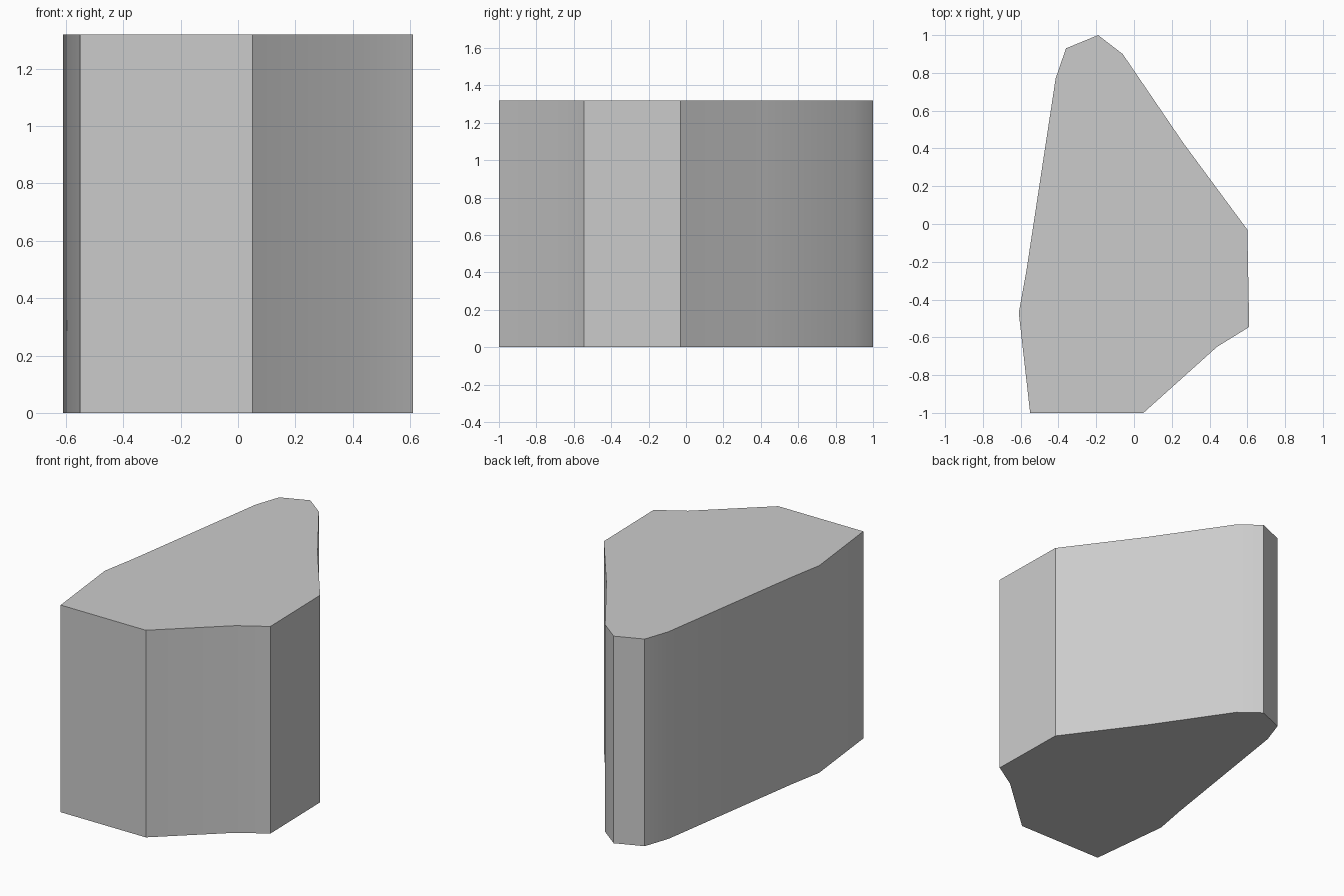
import bpy
import bmesh
import math

cube = bpy.data.objects.get("Cube")
if cube:
    bpy.data.objects.remove(cube, do_unlink=True)

HEIGHT = 1.32

# Single plain grey
grey = bpy.data.materials.new("light_grey")
grey.use_nodes = True
colour = (0.6, 0.6, 0.6, 1.0)
grey.diffuse_color = colour
grey.node_tree.nodes["Principled BSDF"].inputs["Base Color"].default_value = colour

# Footprint, counter-clockwise from the front left corner
outline = [
    (-0.55, -1.0), (0.05, -1.0), (0.44, -0.65), (0.61, -0.545),
    (0.60, -0.03), (0.26, 0.43), (-0.06, 0.90), (-0.19, 1.0),
    (-0.36, 0.93), (-0.415, 0.77), (-0.57, -0.25), (-0.61, -0.47),
]

# Extrude the footprint into a solid block
bm = bmesh.new()
base = bm.faces.new([bm.verts.new((x, y, 0)) for x, y in outline])
result = bmesh.ops.extrude_face_region(bm, geom=[base], use_keep_orig=True)
top = [g for g in result["geom"] if isinstance(g, bmesh.types.BMVert)]
bmesh.ops.translate(bm, verts=top, vec=(0, 0, HEIGHT))
bmesh.ops.recalc_face_normals(bm, faces=bm.faces)

mesh = bpy.data.meshes.new("faceted_block")
bm.to_mesh(mesh)
bm.free()
mesh.materials.append(grey)
block = bpy.data.objects.new("faceted_block", mesh)
bpy.context.collection.objects.link(block)

# Soften shallow bends, keep the corners crisp
bpy.ops.object.select_all(action="DESELECT")
block.select_set(True)
bpy.context.view_layer.objects.active = block
bpy.ops.object.shade_smooth_by_angle(angle=math.radians(30))
